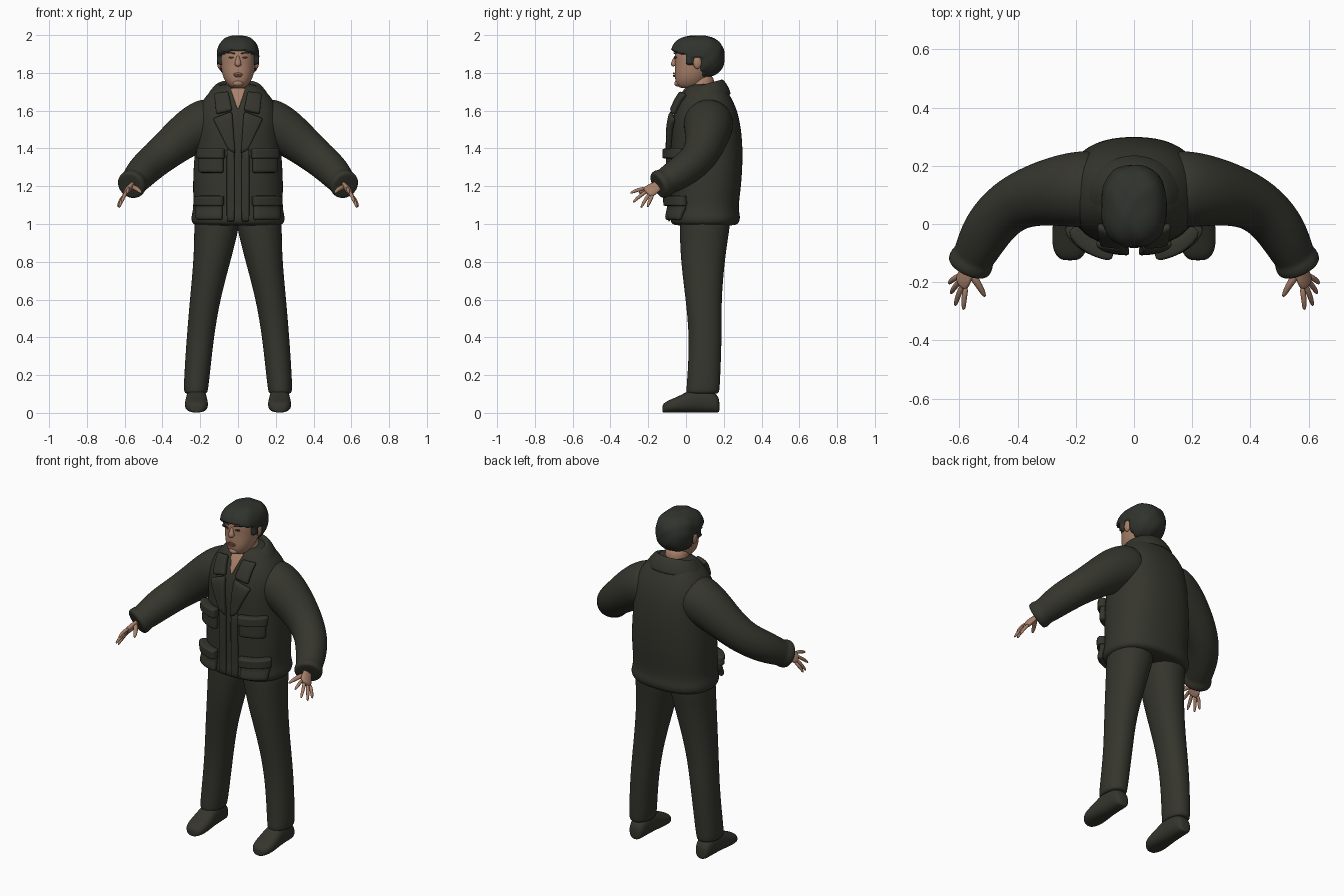
import bpy, bmesh, math
from mathutils import Vector

if "Cube" in bpy.data.objects:
    bpy.data.objects.remove(bpy.data.objects["Cube"])


def material(name, rgb):
    m = bpy.data.materials.new(name)
    m.use_nodes = True
    m.diffuse_color = (*rgb, 1)
    bsdf = m.node_tree.nodes["Principled BSDF"]
    bsdf.inputs["Base Color"].default_value = (*rgb, 1)
    bsdf.inputs["Roughness"].default_value = 0.8
    return m


CLOTH = material("dark olive cloth", (0.036, 0.036, 0.027))
HAIR = material("black hair", (0.030, 0.033, 0.026))
SKIN = material("skin", (0.40, 0.22, 0.145))
LIPS = material("lips", (0.30, 0.13, 0.095))
EYES = material("dark eyes", (0.07, 0.04, 0.03))


def finish(name, bm, mat, mirror=False, thick=0, sub=2):
    bmesh.ops.recalc_face_normals(bm, faces=bm.faces)
    me = bpy.data.meshes.new(name)
    bm.to_mesh(me)
    bm.free()
    me.materials.append(mat)
    me.polygons.foreach_set("use_smooth", [True] * len(me.polygons))
    ob = bpy.data.objects.new(name, me)
    bpy.context.collection.objects.link(ob)
    if thick:
        s = ob.modifiers.new("thickness", 'SOLIDIFY')
        s.thickness, s.offset = thick, 0
    if sub:
        ob.modifiers.new("smooth", 'SUBSURF').levels = sub
        ob.modifiers["smooth"].render_levels = sub
    if mirror:
        ob.modifiers.new("mirror", 'MIRROR')
    return ob


def loft(name, rings, mat, mirror=False, n=24, p=2.0, arc=None, thick=0):
    """Skin rings of (centre, axis a, axis b); arc gives an open strip in degrees."""
    bm = bmesh.new()
    start, span = (arc[0], arc[1] - arc[0]) if arc else (0, 360)
    steps = n - 1 if arc else n
    rows = []
    for c, a, b in rings:
        row = []
        for i in range(n):
            t = math.radians(start + span * i / steps)
            u, v = math.cos(t), math.sin(t)
            k = (abs(u) ** p + abs(v) ** p) ** (-1 / p)
            row.append(bm.verts.new(Vector(c) + Vector(a) * u * k + Vector(b) * v * k))
        rows.append(row)
    for lo, hi in zip(rows, rows[1:]):
        for i in range(steps):
            j = (i + 1) % n
            bm.faces.new((lo[i], lo[j], hi[j], hi[i]))
    if not arc:
        bm.faces.new(rows[0])
        bm.faces.new(rows[-1])
    return finish(name, bm, mat, mirror, thick)


def stack(name, prof, mat, p=2.0, mirror=False):
    """Horizontal rings from rows of (z, front y, back y, half width, centre x)."""
    loft(name, [((r[4] if len(r) > 4 else 0, (r[1] + r[2]) / 2, r[0]),
                 (r[3], 0, 0), (0, (r[2] - r[1]) / 2, 0)) for r in prof], mat, mirror, p=p)


def tube(name, pts, mat, mirror=True, n=12, flat=1.0, up=(0, 0, 1)):
    """Round limb through points of (x, y, z, radius)."""
    ps = [Vector(q[:3]) for q in pts]
    rings = []
    for i, q in enumerate(pts):
        t = (ps[min(i + 1, len(ps) - 1)] - ps[max(i - 1, 0)]).normalized()
        a = t.cross(Vector(up)).normalized()
        rings.append((ps[i], a * q[3], a.cross(t) * q[3] * flat))
    return loft(name, rings, mat, mirror, n)


def front(prof, p, x, z):
    """Front y of a stacked body at x, z."""
    for lo, hi in zip(prof, prof[1:]):
        if lo[0] <= z <= hi[0]:
            f = (z - lo[0]) / (hi[0] - lo[0])
            yf, yb, w = (lo[i] + (hi[i] - lo[i]) * f for i in (1, 2, 3))
            k = (1 - min(abs(x) / w, 0.98) ** p) ** (1 / p)
            return (yf + yb) / 2 - (yb - yf) / 2 * k
    return prof[-1][1]


def panel(name, body, quad, thick, mat, mirror=True, n=6):
    """Plate between four (x, z) corners, following the front of a body."""
    bm = bmesh.new()
    a, b, c, d = (Vector(q) for q in quad)
    grid = []
    for i in range(n + 1):
        lo, hi = a.lerp(b, i / n), d.lerp(c, i / n)
        pts = [lo.lerp(hi, j / n) for j in range(n + 1)]
        grid.append([bm.verts.new((q.x, front(*body, q.x, q.y) - thick / 2, q.y)) for q in pts])
    for i in range(n):
        for j in range(n):
            bm.faces.new((grid[i][j], grid[i + 1][j], grid[i + 1][j + 1], grid[i][j + 1]))
    finish(name, bm, mat, mirror, thick, 1)


def rect(x0, x1, z0, z1):
    return (x0, z0), (x1, z0), (x1, z1), (x0, z1)


def ball(name, c, r, mat, mirror=False, shape=None, seg=24):
    bm = bmesh.new()
    bmesh.ops.create_uvsphere(bm, u_segments=seg, v_segments=seg * 2 // 3, radius=1)
    for v in bm.verts:
        if shape:
            shape(v)
        v.co = Vector([c[i] + v.co[i] * r[i] for i in range(3)])
    return finish(name, bm, mat, mirror, 0, 0)


# Jacket body with a gathered hem
JACKET = [(0.99, -0.05, 0.25, 0.21), (1.0, -0.08, 0.28, 0.245), (1.04, -0.085, 0.29, 0.25),
          (1.08, -0.075, 0.275, 0.235), (1.2, -0.08, 0.293, 0.24), (1.32, -0.08, 0.30, 0.235),
          (1.42, -0.08, 0.30, 0.225), (1.52, -0.078, 0.29, 0.225), (1.6, -0.062, 0.272, 0.215),
          (1.66, -0.035, 0.245, 0.185), (1.71, -0.005, 0.215, 0.14), (1.745, 0.02, 0.19, 0.1)]
stack("jacket_body", JACKET, CLOTH, 2.5)
coat = (JACKET, 2.5)

# Sleeves with soft cuffs
tube("sleeves", [(0.10, 0.12, 1.55, 0.13), (0.18, 0.12, 1.53, 0.135), (0.25, 0.115, 1.49, 0.125),
                 (0.34, 0.10, 1.42, 0.108), (0.43, 0.065, 1.345, 0.094), (0.50, -0.01, 1.285, 0.09),
                 (0.54, -0.09, 1.235, 0.078), (0.55, -0.11, 1.223, 0.072), (0.558, -0.125, 1.215, 0.08),
                 (0.568, -0.148, 1.203, 0.078), (0.570, -0.152, 1.201, 0.06)], CLOTH, n=18)

# Collar, lapels, front edges and pockets
loft("collar", [((0, 0.09, 1.665), (0.165, 0, 0), (0, 0.145, 0.02)),
                ((0, 0.095, 1.70), (0.145, 0, 0), (0, 0.125, 0.025)),
                ((0, 0.10, 1.738), (0.112, 0, 0), (0, 0.095, 0.025)),
                ((0, 0.10, 1.735), (0.098, 0, 0), (0, 0.085, 0.025)),
                ((0, 0.10, 1.70), (0.09, 0, 0), (0, 0.08, 0.02))],
     CLOTH, arc=(-55, 235), thick=0.012)
panel("lapels", coat, ((0.015, 1.37), (0.05, 1.39), (0.135, 1.56), (0.03, 1.60)), 0.028, CLOTH)
panel("collar_points", coat, ((0.03, 1.60), (0.115, 1.58), (0.125, 1.69), (0.05, 1.70)), 0.028, CLOTH)
panel("front_edges", coat, rect(0.018, 0.06, 1.01, 1.40), 0.02, CLOTH)
for label, x0, x1, z0, z1 in (("chest", 0.075, 0.205, 1.27, 1.40), ("hip", 0.08, 0.22, 1.02, 1.15)):
    panel(label + "_pockets", coat, rect(x0, x1, z0, z1 - 0.02), 0.034, CLOTH)
    panel(label + "_pocket_flaps", coat, rect(x0 - 0.006, x1 + 0.006, z1 - 0.055, z1), 0.052, CLOTH)
panel("open_neck", coat, ((-0.004, 1.61), (0.004, 1.61), (0.042, 1.72), (-0.042, 1.72)),
      0.008, SKIN, False)

# Trousers and shoes
stack("trouser_legs", [(0.10, 0.005, 0.17, 0.055, 0.222), (0.11, 0.0, 0.178, 0.064, 0.224),
                       (0.2, 0.008, 0.182, 0.068, 0.217), (0.4, 0.018, 0.19, 0.072, 0.2),
                       (0.6, -0.002, 0.187, 0.08, 0.175), (0.8, -0.028, 0.205, 0.098, 0.138),
                       (0.94, -0.033, 0.225, 0.114, 0.118), (1.0, -0.035, 0.235, 0.12, 0.113),
                       (1.08, -0.03, 0.235, 0.11, 0.105)], CLOTH, 2.2, True)
SHOE = [(0.178, 0.06, 0.025), (0.165, 0.10, 0.046), (0.10, 0.14, 0.052), (0.03, 0.125, 0.056),
        (-0.03, 0.09, 0.062), (-0.09, 0.066, 0.06), (-0.118, 0.05, 0.04), (-0.125, 0.035, 0.02)]
loft("shoes", [((0.22, y, h / 2 + 0.002), (w, 0, 0), (0, 0, h / 2)) for y, h, w in SHOE],
     CLOTH, True, 20, 2.6)

# Hands: a flat palm and spread fingers
across = Vector((0.03, 0.05, -0.045))
normal = Vector((0.05, -0.09, -0.07)).cross(across).normalized()
tube("palms", [(0.555, -0.12, 1.217, 0.026), (0.567, -0.15, 1.202, 0.03), (0.578, -0.175, 1.187, 0.038),
               (0.590, -0.198, 1.170, 0.039), (0.595, -0.210, 1.162, 0.030)],
     SKIN, flat=0.45, up=normal)
TIPS = {"index": (0.585, -0.297, 1.162), "middle": (0.615, -0.283, 1.112),
        "ring": (0.630, -0.240, 1.083), "little": (0.637, -0.205, 1.088)}
for i, (label, tip) in enumerate(TIPS.items()):
    base = Vector((0.588, -0.195, 1.172)) + across * (i - 1.5) * 0.26
    mid = base.lerp(Vector(tip), 0.55) + Vector((0.004, 0, 0.006))
    tube(label + "_fingers", [(*base, 0.011), (*mid, 0.0105), (*tip, 0.007)], SKIN, n=8)
tube("thumbs", [(0.565, -0.165, 1.20, 0.016), (0.535, -0.205, 1.188, 0.014), (0.510, -0.253, 1.163, 0.008)],
     SKIN, n=8)

# Head and neck
HEAD = [(1.718, -0.025, 0.05, 0.03), (1.73, -0.048, 0.085, 0.05), (1.76, -0.058, 0.11, 0.072),
        (1.80, -0.06, 0.135, 0.086), (1.85, -0.058, 0.175, 0.094), (1.90, -0.063, 0.18, 0.096),
        (1.95, -0.05, 0.17, 0.085), (1.98, -0.01, 0.12, 0.05)]
stack("head", HEAD, SKIN, 2.2)
face = (HEAD, 2.2)
tube("neck", [(0, 0.085, 1.64, 0.075), (0, 0.085, 1.72, 0.068), (0, 0.085, 1.80, 0.068)], SKIN, False, up=(0, 1, 0))

# Face features
tube("nose", [(0, -0.05, 1.895, 0.008), (0, -0.060, 1.87, 0.011), (0, -0.064, 1.848, 0.02),
              (0, -0.058, 1.836, 0.016)], SKIN, False, up=(0, 1, 0))
ball("ears", (0.098, 0.06, 1.855), (0.013, 0.022, 0.034), SKIN, True)
ball("chin", (0, -0.04, 1.745), (0.028, 0.022, 0.018), SKIN)
panel("eyes", face, ((0.022, 1.876), (0.050, 1.878), (0.046, 1.887), (0.026, 1.887)), 0.005, EYES)
panel("brows", face, ((0.016, 1.901), (0.058, 1.903), (0.055, 1.911), (0.018, 1.908)), 0.006, EYES)
panel("upper_lip", face, ((-0.028, 1.792), (0.028, 1.792), (0.01, 1.803), (-0.01, 1.803)), 0.008, LIPS, False)
panel("lower_lip", face, ((-0.016, 1.779), (0.016, 1.779), (0.027, 1.790), (-0.027, 1.790)), 0.009, LIPS, False)


# Hair cap, tucked into the head below the hairline
def hair_shape(v):
    x, y, z = v.co
    k = sum(abs(q) ** 2.5 for q in v.co) ** (-1 / 2.5)
    k *= 0.985 + 0.015 * math.sin(9 * x + 4 * z) * math.cos(8 * y - 5 * z)
    v.co *= k
    yy, zz = 0.06 + v.co.y * 0.145, 1.885 + v.co.z * 0.115
    if yy < 0:
        line = 1.917 - 0.2 * abs(v.co.x) ** 3 * 0.15
    elif yy < 0.032:
        line = 1.84
    elif yy < 0.085:
        line = 1.882
    else:
        line = 1.775
    if zz < line:
        v.co.x *= 0.74
        v.co.y *= 0.74


ball("hair", (0, 0.06, 1.885), (0.114, 0.145, 0.115), HAIR, shape=hair_shape, seg=60)
